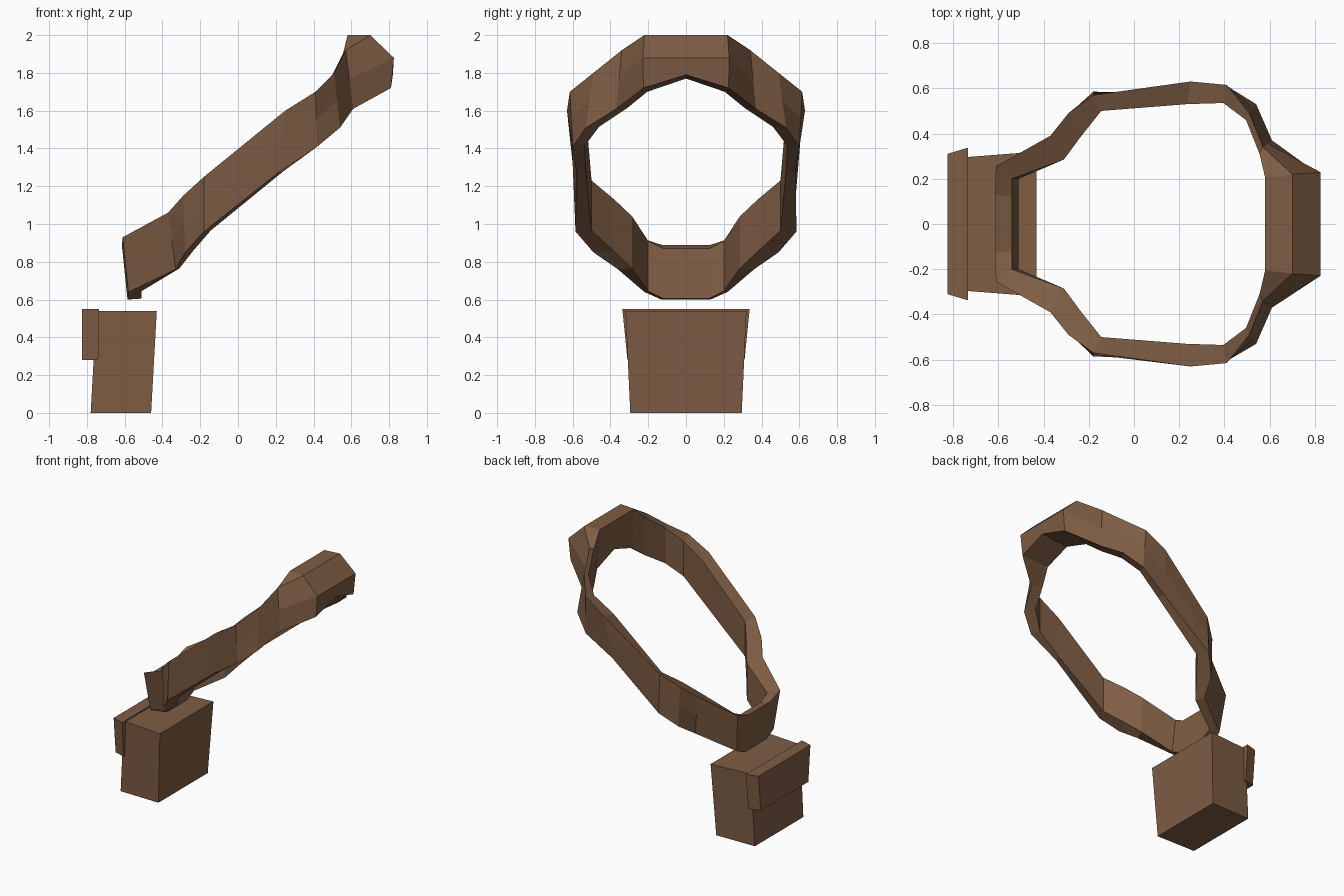
import bpy, bmesh

if "Cube" in bpy.data.objects:
    bpy.data.objects.remove(bpy.data.objects["Cube"])

wood = bpy.data.materials.new("brown")
wood.diffuse_color = (0.21, 0.11, 0.058, 1)
wood.use_nodes = True
wood.node_tree.nodes["Principled BSDF"].inputs["Base Color"].default_value = wood.diffuse_color


def loft(name, rings, closed):
    """Skin a row of equal cross-sections, capped or joined end to start."""
    bm = bmesh.new()
    vs = [[bm.verts.new(p) for p in r] for r in rings]
    n = len(vs[0])
    for i in range(len(vs) if closed else len(vs) - 1):
        a, b = vs[i], vs[(i + 1) % len(vs)]
        for k in range(n):
            bm.faces.new((a[k], a[(k + 1) % n], b[(k + 1) % n], b[k]))
    if not closed:
        bm.faces.new(vs[0])
        bm.faces.new(vs[-1])
    bmesh.ops.recalc_face_normals(bm, faces=bm.faces)
    me = bpy.data.meshes.new(name)
    bm.to_mesh(me)
    bm.free()
    me.materials.append(wood)
    bpy.context.collection.objects.link(bpy.data.objects.new(name, me))


# Half of the ring, low end to high end: outer top, outer bottom, inner wall (x, y)
half = [
    ((-.615, .13, .89), (-.585, .13, .60), (-.525, .12)),
    ((-.61, .255, .93), (-.58, .22, .64), (-.525, .20)),
    ((-.37, .39, 1.06), (-.33, .36, .76), (-.31, .285)),
    ((-.29, .49, 1.15), (-.28, .49, .85), (-.24, .38)),
    ((-.18, .57, 1.25), (-.18, .585, .96), (-.145, .50)),
    ((.25, .63, 1.60), (.21, .58, 1.27), (.235, .53)),
    ((.41, .615, 1.70), (.42, .60, 1.41), (.395, .535)),
    ((.51, .49, 1.80), (.54, .53, 1.51), (.495, .46)),
    ((.57, .34, 1.92), (.61, .37, 1.61), (.555, .31)),
    ((.70, .22, 2.0), (.81, .225, 1.72), (.59, .205)),
    ((.70, 0, 2.0), (.82, 0, 1.79), (.59, 0)),
]
rings = []
for i, (top, bottom, (ix, iy)) in enumerate(half):
    high_end = i >= len(half) - 2
    # Outer ridge: halfway down, or a pronounced corner at the high end
    ridge = [(a + b) / 2 for a, b in zip(top, bottom)]
    if high_end:
        ridge = [.825, top[1] * 1.04, 1.88]
    lean = .015 if i < 2 else .01 if high_end else 0
    inner_bottom = (ix + lean, iy, bottom[2] - (.02 if high_end else -.005))
    inner_top = (ix - lean, iy, top[2] - (0 if high_end else .02))
    rings.append([top, ridge, bottom, inner_bottom, inner_top])
mirrored = [[(x, -y, z) for x, y, z in r] for r in rings[-2::-1]]
loft("tilted_ring", rings + mirrored, True)


def slab(x0, x1, y0, y1, z):
    return [(x0, -y0, z), (x1, -y1, z), (x1, y1, z), (x0, y0, z)]


# Tapered block below the ring
loft("base_block", [slab(-.78, -.46, .29, .295, 0),
                    slab(-.75, -.43, .295, .32, .54)], False)
# Thin flared plate on the block's left side
loft("side_plate", [slab(-.825, -.74, .285, .31, .28),
                    slab(-.825, -.735, .31, .337, .55)], False)
